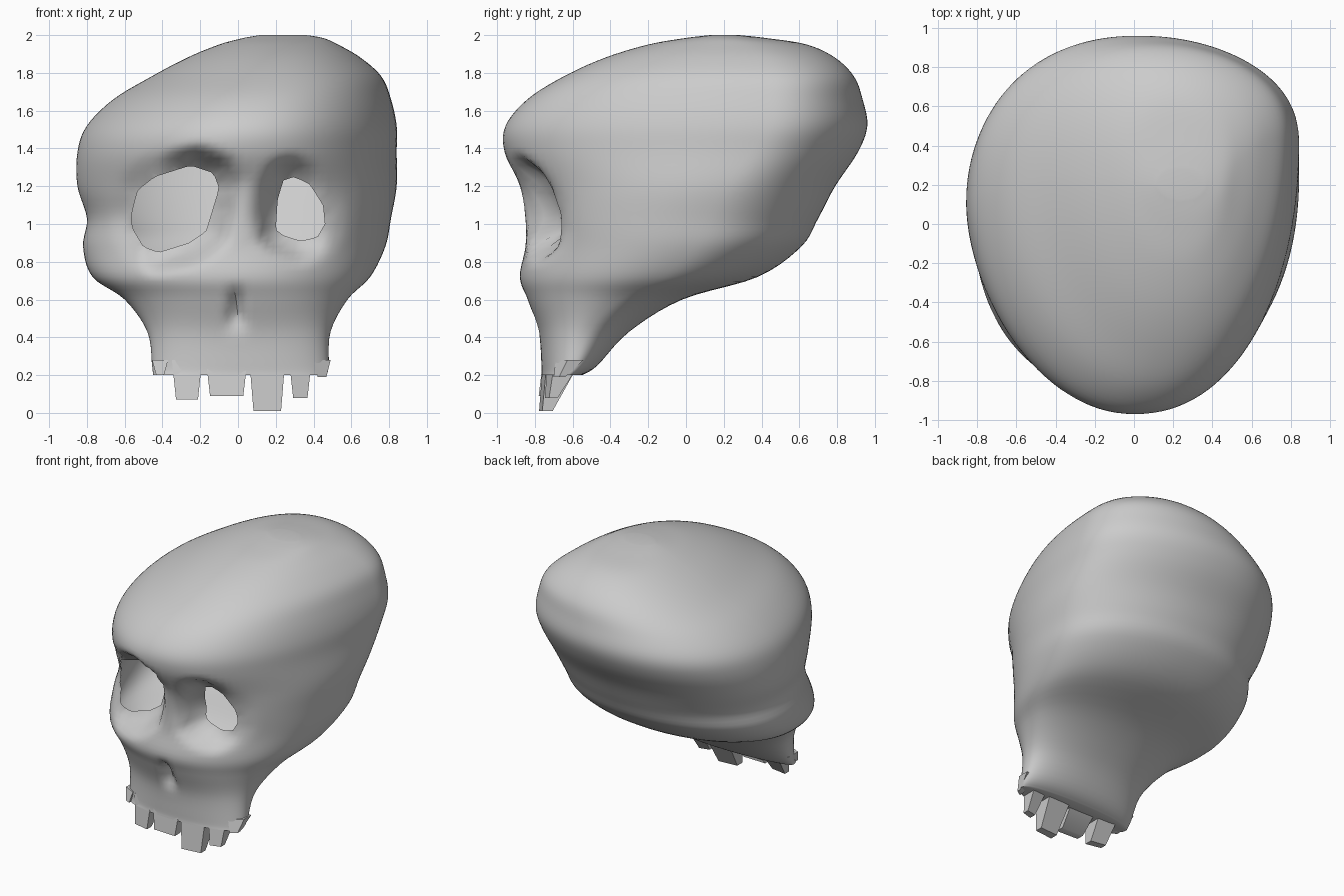
import bpy, bmesh, math
from mathutils import Vector

if "Cube" in bpy.data.objects:
    bpy.data.objects.remove(bpy.data.objects["Cube"])

bone = bpy.data.materials.new("bone grey")
bone.use_nodes = True
bone.diffuse_color = (0.6, 0.6, 0.6, 1)
bone.node_tree.nodes["Principled BSDF"].inputs["Base Color"].default_value = bone.diffuse_color

# Horizontal sections: height, front y, back y, right x, left x, y of widest point on each side
SECTIONS = [
    (.2, -.765, -.55, -.45, .47, -.62, -.62),
    (.25, -.765, -.47, -.455, .48, -.59, -.59),
    (.43, -.78, -.30, -.48, .49, -.53, -.53),
    (.6, -.84, -.02, -.60, .58, -.38, -.36),
    (.72, -.88, .38, -.77, .70, -.16, -.13),
    (.88, -.85, .61, -.82, .78, -.02, .04),
    (1.03, -.85, .70, -.80, .81, .02, .1),
    (1.2, -.88, .79, -.85, .84, .08, .2),
    (1.38, -.96, .91, -.85, .84, .12, .34),
    (1.52, -.955, .96, -.80, .84, .16, .42),
    (1.66, -.84, .935, -.66, .81, .2, .44),
    (1.78, -.65, .89, -.46, .76, .25, .44),
    (1.88, -.43, .79, -.27, .65, .25, .4),
    (1.95, -.2, .64, -.1, .53, .25, .3),
    (1.985, 0, .42, .03, .45, .22, .22),
    (2.0, .13, .28, .12, .36, .2, .2),
]
RIGHT_EYE = [(-.56, 1.07), (-.53, 1.18), (-.44, 1.25), (-.25, 1.31), (-.13, 1.27), (-.1, 1.19),
             (-.17, .96), (-.26, .9), (-.42, .85), (-.5, .88), (-.56, .98)]
LEFT_EYE = [(.2, .97), (.21, 1.13), (.24, 1.23), (.3, 1.25), (.38, 1.21), (.45, 1.1),
            (.46, 1.0), (.42, .93), (.33, .91), (.24, .94)]
TEETH = [(-.455, -.37, .2), (-.35, -.19, .07), (-.17, .05, .09), (.06, .25, .01), (.27, .39, .08), (.4, .49, .19)]
SEGMENTS, STEPS = 128, 5


def spline(a, b, c, d, t):
    return b + t * (c - a) / 2 + t * t * (a - 2.5 * b + 2 * c - d / 2) + t ** 3 * (1.5 * (b - c) + (d - a) / 2)


def ring_points(section):
    z, front, back, right, left, y_right, y_left = section
    mid = (right + left) / 2
    half = (left - right) / 2
    upper = min(1, max(0, (z - .6) / .6))
    for i in range(SEGMENTS):
        a = math.tau * i / SEGMENTS
        c, s = math.cos(a), math.sin(a)
        u = math.copysign(abs(c) ** .95, c)
        # the forehead is more pointed than the jaw, most of all on the right
        power = .9 if s > 0 else .92 + upper * (.22 if c < 0 else .08)
        v = abs(s) ** power
        # the widest point slides from one side to the other across the ring
        side = y_left * (1 + u) / 2 + y_right * (1 - u) / 2
        yield Vector((mid + half * u, side + v * ((back if s > 0 else front) - side), z))


class Socket:
    """Polar description of an eye outline in the front plane."""

    def __init__(self, outline):
        self.points = [Vector(p) for p in outline]
        self.centre = sum(self.points, Vector((0, 0))) / len(outline)

    def edge(self, direction):
        pairs = zip(self.points, self.points[1:] + self.points[:1])
        best = 0
        for p, q in pairs:
            p, e = p - self.centre, q - p
            det = direction.x * e.y - direction.y * e.x
            if abs(det) > 1e-9:
                dist = (p.x * e.y - p.y * e.x) / det
                k = (p.x * direction.y - p.y * direction.x) / det
                if -.001 <= k <= 1.001 and dist > best:
                    best = dist
        return best

    def outside(self, co):
        """Signed distance from the outline, the rim point and the outward ray."""
        flat = Vector((co.x, co.z)) - self.centre
        ray = flat.normalized()
        r = self.edge(ray)
        return flat.length - r, self.centre + ray * r, ray


def make_object(name, bm):
    bmesh.ops.recalc_face_normals(bm, faces=bm.faces)
    mesh = bpy.data.meshes.new(name)
    bm.to_mesh(mesh)
    bm.free()
    obj = bpy.data.objects.new(name, mesh)
    bpy.context.collection.objects.link(obj)
    mesh.materials.append(bone)
    bpy.ops.object.select_all(action="DESELECT")
    obj.select_set(True)
    bpy.context.view_layer.objects.active = obj
    bpy.ops.object.shade_smooth_by_angle(angle=math.radians(50))


# Skull shell lofted through the sections
bm = bmesh.new()
rings = []
last = len(SECTIONS) - 1
for n in range(last * STEPS + 1):
    k = min(n // STEPS, last - 1)
    quad = [SECTIONS[min(max(k + j, 0), last)] for j in (-1, 0, 1, 2)]
    section = [spline(*values, n / STEPS - k) for values in zip(*quad)]
    rings.append([bm.verts.new(p) for p in ring_points(section)])
for low, high in zip(rings, rings[1:]):
    for i in range(SEGMENTS):
        j = (i + 1) % SEGMENTS
        bm.faces.new((low[i], low[j], high[j], high[i]))
bm.faces.new(rings[0])
bm.faces.new(rings[-1])
bmesh.ops.recalc_face_normals(bm, faces=bm.faces)

# Open eye holes, dished back to a nearly flat rim
for socket in (Socket(RIGHT_EYE), Socket(LEFT_EYE)):
    hole = [f for f in bm.faces if f.calc_center_median().y < -.25
            and socket.outside(f.calc_center_median())[0] < 0]
    bmesh.ops.delete(bm, geom=hole, context="FACES")
    for v in bm.verts:
        if v.co.y > -.25:
            continue
        gap, rim, ray = socket.outside(v.co)
        if v.is_boundary and abs(gap) < .06:
            v.co.x, v.co.z = rim
            gap = 0
        elif gap < .012:
            v.co.x, v.co.z = rim + ray * .012
            gap = .012
        t = max(0, 1 - gap / .14)
        floor = max(v.co.y + .03, -.66 - .35 * max(0, v.co.z - 1.05))
        v.co.y += (floor - v.co.y) * t * t * (3 - 2 * t)

# Nose notch, narrow above and wide below
for v in bm.verts:
    if v.co.y < -.6 and .42 < v.co.z < .7:
        drop = (.7 - v.co.z) / .28
        width = .03 + .06 * drop
        across = max(0, 1 - abs(v.co.x + .01) / width)
        v.co.y += .06 * across * min(1, drop * 3, (1 - drop) * 3)
make_object("skull", bm)

# Uneven wedge-shaped teeth along the jaw arch
bm = bmesh.new()
for x0, x1, bottom in TEETH:
    corners = []
    for z, inset, lean, depth in ((.28, 0, .012, .2), (bottom, .022, -.01, .06)):
        for x in (x0 + inset, x1 - inset):
            arch = math.sqrt(max(0, 1 - (x / .51) ** 2))
            y = -.59 - .18 * arch + lean
            reach = depth * (.2 + .8 * arch)
            corners += [bm.verts.new((x, y, z)), bm.verts.new((x, y + reach, z))]
    a, b, c, d, e, f, g, h = corners
    for face in ((a, b, d, c), (e, f, h, g), (a, b, f, e), (c, d, h, g), (a, c, g, e), (b, d, h, f)):
        bm.faces.new(face)
make_object("teeth", bm)
